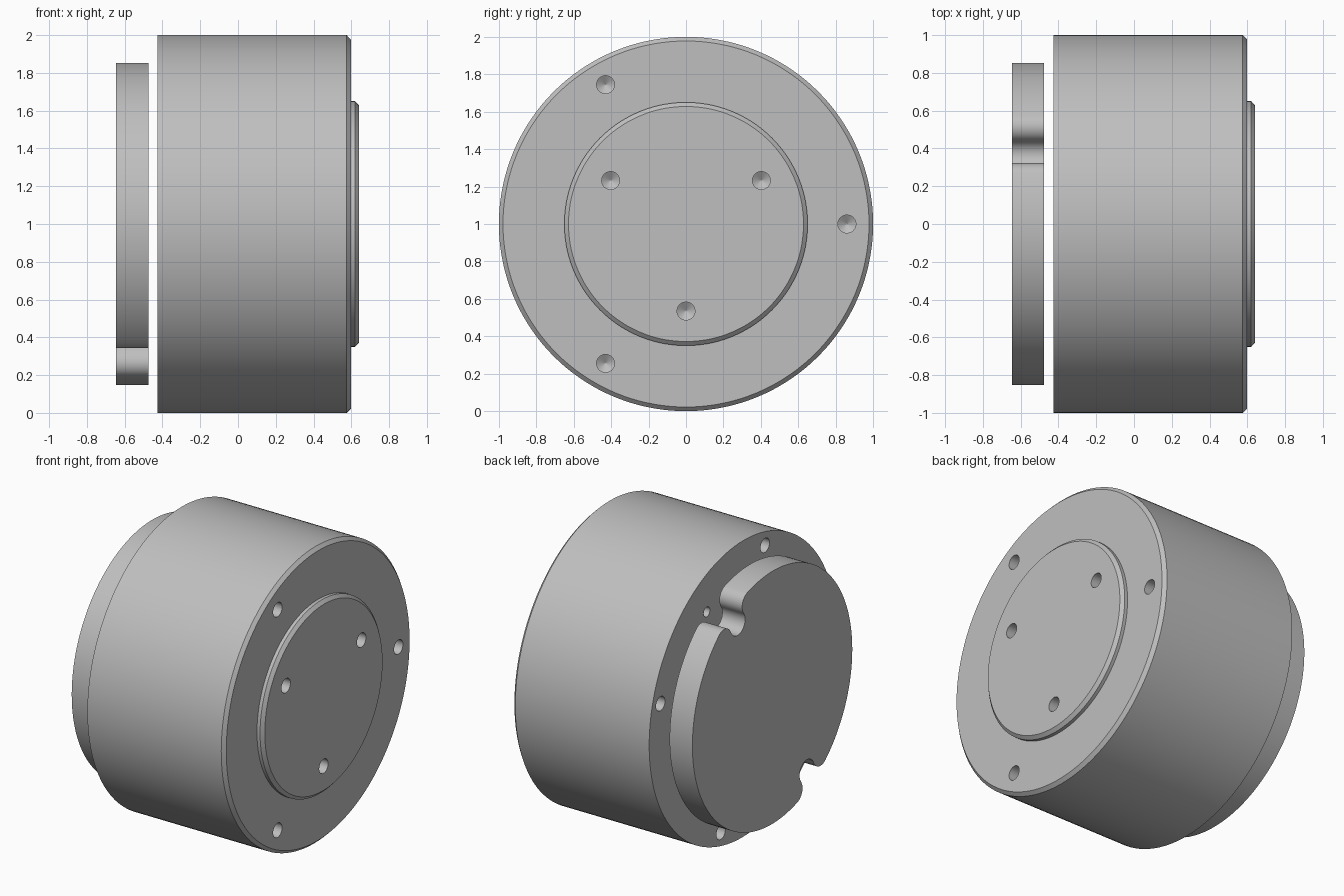
import bpy, bmesh, math
from mathutils import Vector

default_cube = bpy.data.objects.get("Cube")
if default_cube:
    bpy.data.objects.remove(default_cube, do_unlink=True)

grey = bpy.data.materials.new("machined_grey")
grey.use_nodes = True
colour = (0.52, 0.52, 0.52, 1)
grey.diffuse_color = colour
grey.node_tree.nodes["Principled BSDF"].inputs["Base Color"].default_value = colour


def polar(radius, degrees):
    a = math.radians(degrees)
    return Vector((radius * math.cos(a), radius * math.sin(a)))


def circle(radius, count=144, centre=(0, 0)):
    return [Vector(centre) + polar(radius, 360 * i / count) for i in range(count)]


def loft(bm, sections):
    """Closed solid along x through (x, outline) sections."""
    rings = [[bm.verts.new((x, p.x, 1 + p.y)) for p in outline] for x, outline in sections]
    for a, b in zip(rings, rings[1:]):
        for i in range(len(a)):
            j = (i + 1) % len(a)
            bm.faces.new((a[i], a[j], b[j], b[i]))
    bm.faces.new(rings[0])
    bm.faces.new(rings[-1])


def finish(bm, name):
    bmesh.ops.recalc_face_normals(bm, faces=bm.faces)
    mesh = bpy.data.meshes.new(name)
    bm.to_mesh(mesh)
    bm.free()
    mesh.materials.append(grey)
    obj = bpy.data.objects.new(name, mesh)
    bpy.context.collection.objects.link(obj)
    return obj


def select(obj):
    bpy.ops.object.select_all(action='DESELECT')
    obj.select_set(True)
    bpy.context.view_layer.objects.active = obj


def smooth(obj):
    select(obj)
    bpy.ops.object.shade_smooth_by_angle(angle=math.radians(30))


# Main drum with chamfered rim and raised round boss
BACK, FACE, BOSS = -0.425, 0.597, 0.64
bm = bmesh.new()
profile = [(BACK, 1), (0.575, 1), (FACE, 0.978), (FACE, 0.65), (0.62, 0.65), (BOSS, 0.628)]
loft(bm, [(x, circle(r)) for x, r in profile])
drum = finish(bm, "drum_body")


# Blind drilled holes with conical ends
def drill(bm, x, inward, distance, angle, radius):
    centre = polar(distance, angle)
    steps = [(-0.03, radius), (0.14, radius), (0.17, 0.002)]
    loft(bm, [(x + inward * d, circle(r, 24, centre)) for d, r in steps])


bm = bmesh.new()
for k in range(3):
    drill(bm, FACE, -1, 0.86, 120 * k, 0.048)
    drill(bm, BOSS, -1, 0.465, 30 + 120 * k, 0.048)
for k in range(4):
    drill(bm, BACK, 1, 0.91, 15 + 90 * k, 0.048)
for k in range(2):
    drill(bm, BACK, 1, 0.77, 60 + 180 * k, 0.033)
cutter = finish(bm, "hole_cutter")
cutter.hide_render = True

cut = drum.modifiers.new("holes", 'BOOLEAN')
cut.operation = 'DIFFERENCE'
cut.solver = 'EXACT'
cut.object = cutter
select(drum)
bpy.ops.object.modifier_apply(modifier=cut.name)
bpy.data.objects.remove(cutter, do_unlink=True)
smooth(drum)


# Rear disc with two opposite round notches and rounded lips
def arc(centre, radius, start, end, count):
    return [centre + polar(radius, start + (end - start) * i / count) for i in range(count + 1)]


def heading(v):
    return math.degrees(math.atan2(v.y, v.x))


RIM, LIP, SPREAD, NOTCH = 0.853, 0.08, 11.75, 0.078
notch_centre = Vector((0.738, 0))
lip_centre = polar(RIM - LIP, SPREAD)
turn = heading(notch_centre - lip_centre)
inner = heading(lip_centre - notch_centre)
# Upper half of one notch, from its floor out to the rim
half = arc(notch_centre, NOTCH, 180, inner, 14)
half += arc(lip_centre, LIP, turn, SPREAD, 14)[1:]
lower = [Vector((p.x, -p.y)) for p in reversed(half)]
notch = lower + half[1:]
span = arc(Vector((0, 0)), RIM, SPREAD, 180 - SPREAD, 64)[1:-1]


def rotated(points, degrees):
    c, s = polar(1, degrees)
    return [Vector((p.x * c - p.y * s, p.x * s + p.y * c)) for p in points]


outline = rotated(notch + span, 60) + rotated(notch + span, 240)
bm = bmesh.new()
loft(bm, [(-0.645, outline), (-0.475, outline)])
smooth(finish(bm, "notched_rear_disc"))
